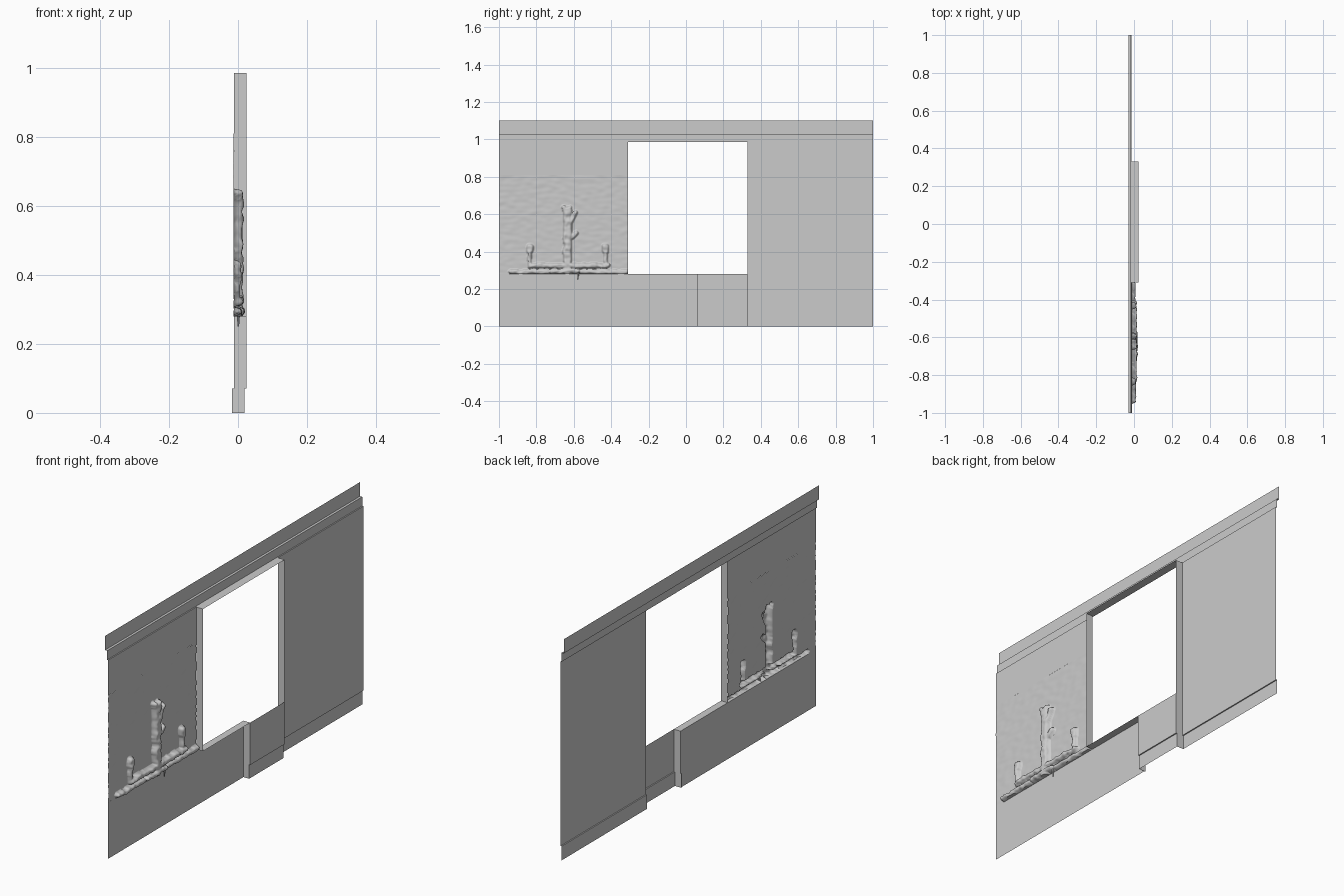
import bpy
from mathutils import Vector, noise

cube = bpy.data.objects.get("Cube")
if cube:
    bpy.data.objects.remove(cube, do_unlink=True)

plaster = bpy.data.materials.new("plain_grey")
plaster.use_nodes = True
GREY = (0.6, 0.6, 0.6, 1)
plaster.diffuse_color = GREY
plaster.node_tree.nodes["Principled BSDF"].inputs["Base Color"].default_value = GREY

BACK, FRONT = -0.012, 0.025         # wall plane and outer window plane
BASE = 0.006                        # recess of the skirting
LEFT, STEP, RIGHT = -0.31, 0.06, 0.33
SILL, HEAD, SKIRT = 0.28, 0.985, 0.07
RELIEF_TOP = 0.81


def make(name, verts, faces, smooth=False):
    mesh = bpy.data.meshes.new(name)
    mesh.from_pydata(verts, [], faces)
    mesh.materials.append(plaster)
    obj = bpy.data.objects.new(name, mesh)
    bpy.context.collection.objects.link(obj)
    for poly in mesh.polygons:
        poly.use_smooth = smooth
    return obj


def strip(name, profile, y0, y1):
    """Sweep an (x, z) profile along y as an open sheet."""
    verts = [(x, y, z) for x, z in profile for y in (y0, y1)]
    faces = [(2 * i, 2 * i + 1, 2 * i + 3, 2 * i + 2) for i in range(len(profile) - 1)]
    return make(name, verts, faces)


def reveal(name, y, z0, z1, flip=False, shift=0):
    """Upright sheet joining the wall plane to the outer plane."""
    a, b = BACK - shift, FRONT - shift
    verts = [(a, y, z0), (b, y, z0), (b, y, z1), (a, y, z1)]
    return make(name, verts, [(3, 2, 1, 0) if flip else (0, 1, 2, 3)])


def skirted(x, top):
    return [(x - BASE, 0), (x - BASE, SKIRT), (x, SKIRT), (x, top)]


# Wall sheets
strip("right_wall", skirted(BACK, HEAD), RIGHT, 1)
strip("panel_below_window", skirted(FRONT, SILL), STEP, RIGHT)
strip("lower_wall", [(BACK, 0), (BACK, SILL)], -1, STEP)
strip("upper_left_wall", [(BACK, RELIEF_TOP), (BACK, HEAD)], -1, LEFT)

# Stepped cornice along the whole length
strip("cornice", [(BACK, HEAD), (BACK - BASE, HEAD), (BACK - BASE, 1.03),
                  (-0.03, 1.03), (-0.03, 1.1)], -1, 1)

# Window surround
strip("window_sill", [(FRONT, SILL), (BACK, SILL)], LEFT, STEP)
strip("window_head", [(BACK, HEAD), (FRONT, HEAD)], LEFT, RIGHT)
reveal("window_left_reveal", LEFT, SILL, HEAD, flip=True)
reveal("window_right_reveal", RIGHT, SKIRT, HEAD)
reveal("right_skirting_return", RIGHT, 0, SKIRT, shift=BASE)
reveal("panel_return", STEP, SKIRT, SILL)
reveal("panel_skirting_return", STEP, 0, SKIRT, shift=BASE)

# Relief strokes: start (y, z), end (y, z), radius, raised height
STROKES = [
    ((-0.635, 0.29), (-0.63, 0.62), 0.024, 0.026),    # trunk
    ((-0.64, 0.58), (-0.65, 0.635), 0.014, 0.026),    # forked top
    ((-0.63, 0.58), (-0.62, 0.635), 0.012, 0.024),
    ((-0.63, 0.53), (-0.59, 0.61), 0.013, 0.024),     # upper branch
    ((-0.63, 0.46), (-0.585, 0.50), 0.013, 0.022),    # lower branch
    ((-0.83, 0.325), (-0.42, 0.325), 0.014, 0.026),   # main ledge
    ((-0.94, 0.292), (-0.74, 0.292), 0.012, 0.022),   # lower ledges
    ((-0.56, 0.292), (-0.32, 0.292), 0.012, 0.020),
    ((-0.72, 0.295), (-0.58, 0.295), 0.013, 0.030),
]
for y in (-0.835, -0.43):                             # side posts with caps
    STROKES.append(((y, 0.32), (y, 0.43), 0.011, 0.018))
    STROKES.append(((y, 0.405), (y, 0.425), 0.019, 0.022))


def stroke_height(p, a, b, radius, height):
    a, b = Vector(a), Vector(b)
    t = max(0, min(1, (p - a).dot(b - a) / (b - a).length_squared))
    d = (p - a.lerp(b, t)).length / radius
    return height * (1 - d ** 4) ** 0.5 if d < 1 else 0


def relief_x(y, z):
    p = Vector((y, z))
    p += 0.006 * noise.noise_vector(Vector((y * 30, z * 30, 0))).xy
    raised = max(stroke_height(p, *s) for s in STROKES)
    rough = 0.0015 * noise.noise(Vector((y * 22, z * 40, 3)))
    lumps = 1 + 0.25 * noise.noise(Vector((y * 40, z * 40, 7)))
    return BACK + rough + raised * lumps


# Rough plaster relief filling the left bay
COLS, ROWS = 150, 116
verts = []
for r in range(ROWS + 1):
    for c in range(COLS + 1):
        y = -1 + (LEFT + 1) * c / COLS
        z = SILL + (RELIEF_TOP - SILL) * r / ROWS
        verts.append((relief_x(y, z), y, z))
W = COLS + 1
faces = [(r * W + c, r * W + c + 1, (r + 1) * W + c + 1, (r + 1) * W + c)
         for r in range(ROWS) for c in range(COLS)]
make("relief_panel", verts, faces, smooth=True)

# Underside closing the lower ledge, and the small spike hanging below it
bottom = [verts[c] for c in range(W)]
make("relief_underside", bottom + [(BACK, y, z) for x, y, z in bottom],
     [(c, W + c, W + c + 1, c + 1) for c in range(COLS)])
bpy.ops.mesh.primitive_cone_add(vertices=8, radius1=0.002, radius2=0.006, depth=0.05,
                                location=(0.001, -0.577, 0.275))
spike = bpy.context.object
spike.name = "hanging_spike"
spike.data.materials.append(plaster)
